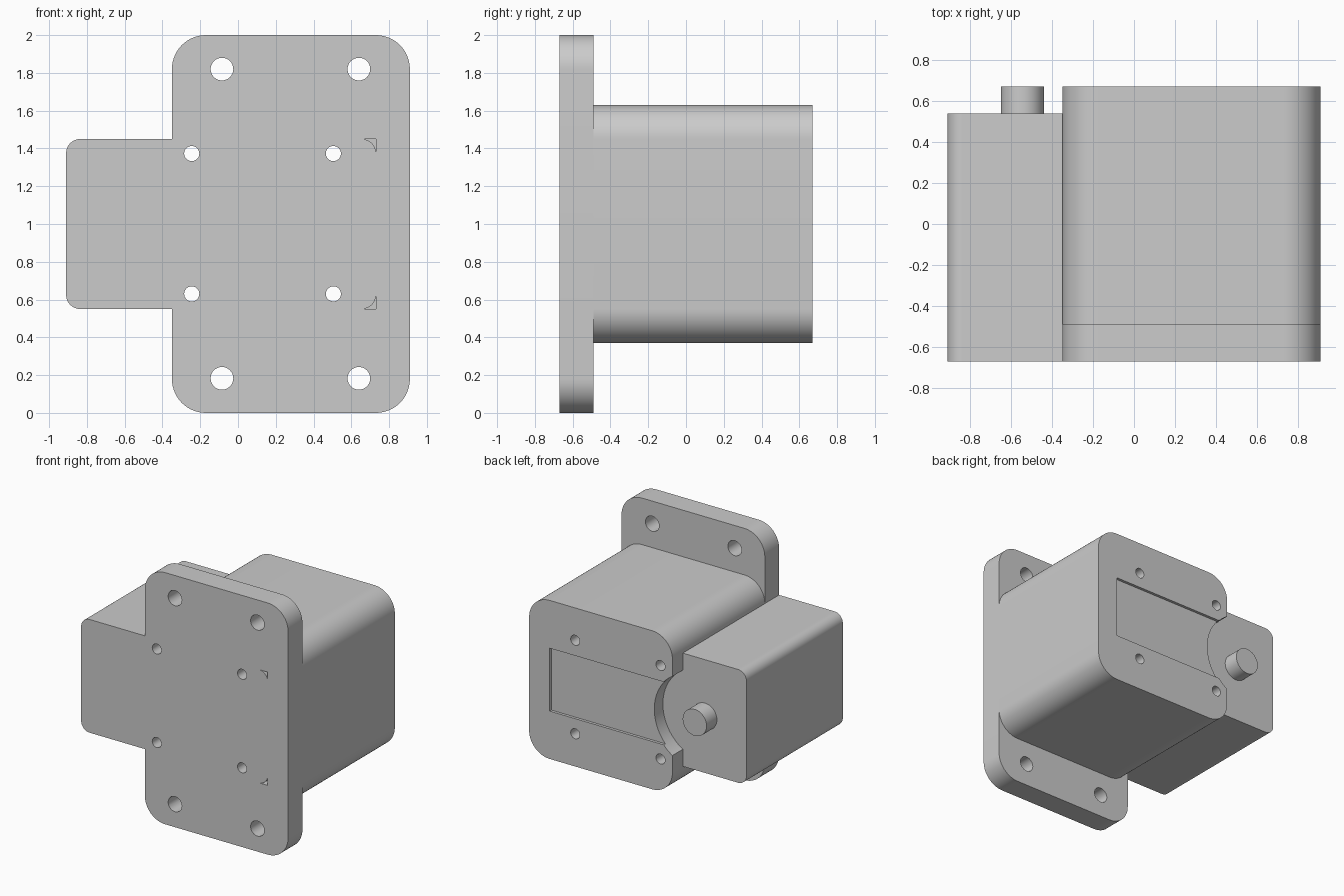
import bpy
import bmesh
from math import cos, sin, pi

if "Cube" in bpy.data.objects:
    bpy.data.objects.remove(bpy.data.objects["Cube"], do_unlink=True)

grey = bpy.data.materials.new("plain grey")
grey.use_nodes = True
grey.diffuse_color = (0.6, 0.6, 0.6, 1)
grey.node_tree.nodes["Principled BSDF"].inputs["Base Color"].default_value = (0.6, 0.6, 0.6, 1)


def rectangle(x0, x1, z0, z1, radius=0, steps=14):
    """Outline in the XZ plane, with optional rounded corners."""
    corners = [(x1, z1, -1, -1), (x0, z1, 1, -1), (x0, z0, 1, 1), (x1, z0, -1, 1)]
    if not radius:
        return [(x, z) for x, z, _, _ in corners]
    points = []
    for k, (x, z, sx, sz) in enumerate(corners):
        for i in range(steps + 1):
            a = (k + i / steps) * pi / 2
            points.append((x + radius * (sx + cos(a)), z + radius * (sz + sin(a))))
    return points


def circle(x, z, radius, steps=48):
    return [(x + radius * cos(2 * pi * i / steps), z + radius * sin(2 * pi * i / steps))
            for i in range(steps)]


def prism(name, outline, y0, y1):
    """Extrude an XZ outline from y0 to y1."""
    bm = bmesh.new()
    face = bm.faces.new([bm.verts.new((x, y0, z)) for x, z in outline])
    extruded = bmesh.ops.extrude_face_region(bm, geom=[face], use_keep_orig=True)["geom"]
    for v in extruded:
        if isinstance(v, bmesh.types.BMVert):
            v.co.y = y1
    bmesh.ops.recalc_face_normals(bm, faces=bm.faces)
    mesh = bpy.data.meshes.new(name)
    bm.to_mesh(mesh)
    bm.free()
    mesh.materials.append(grey)
    obj = bpy.data.objects.new(name, mesh)
    bpy.context.scene.collection.objects.link(obj)
    return obj


def cut(obj, cutters):
    """Subtract every cutter and bake the result."""
    for cutter in cutters:
        mod = obj.modifiers.new("cut", 'BOOLEAN')
        mod.operation = 'DIFFERENCE'
        mod.solver = 'EXACT'
        mod.object = cutter
    bpy.context.view_layer.update()
    graph = bpy.context.evaluated_depsgraph_get()
    baked = bpy.data.meshes.new_from_object(obj.evaluated_get(graph))
    obj.modifiers.clear()
    obj.data = baked


# Main parts
plate = prism("mounting_plate", rectangle(-0.35, 0.91, 0, 2, 0.18), -0.67, -0.49)
housing = prism("housing", rectangle(-0.35, 0.91, 0.37, 1.63, 0.18), -0.49, 0.67)
motor = prism("motor_body", rectangle(-0.91, 0.73, 0.55, 1.45, 0.075), -0.67, 0.54)
shaft = prism("shaft", circle(-0.545, 1, 0.105), 0.53, 0.67)

# Cutters: square-cornered motor pocket, shaft clearance, shallow back slot, screw holes
pocket = prism("pocket_cutter", rectangle(-0.5, 0.73, 0.55, 1.45), -1, 0.54)
clearance = prism("clearance_cutter", circle(-0.545, 1, 0.37, 96), 0.45, 1)
slot = prism("slot_cutter", rectangle(-0.35, 0.73, 0.75, 1.25), 0.648, 1)
screw_holes = [prism("screw_cutter", circle(x, z, 0.04, 32), -1, 1)
               for x in (-0.245, 0.505) for z in (0.63, 1.373)]
plate_holes = [prism("plate_hole_cutter", circle(x, z, 0.06, 32), -1, 1)
               for x in (-0.085, 0.64) for z in (0.183, 1.82)]

cut(plate, [pocket] + screw_holes + plate_holes)
cut(housing, [pocket, clearance, slot] + screw_holes)
cut(motor, screw_holes)

for cutter in [pocket, clearance, slot] + screw_holes + plate_holes:
    bpy.data.objects.remove(cutter, do_unlink=True)

# Smooth rounded surfaces, sharp edges kept
bpy.ops.object.select_all(action='DESELECT')
for obj in (plate, housing, motor, shaft):
    obj.select_set(True)
bpy.context.view_layer.objects.active = plate
bpy.ops.object.shade_smooth_by_angle(angle=pi / 6)
